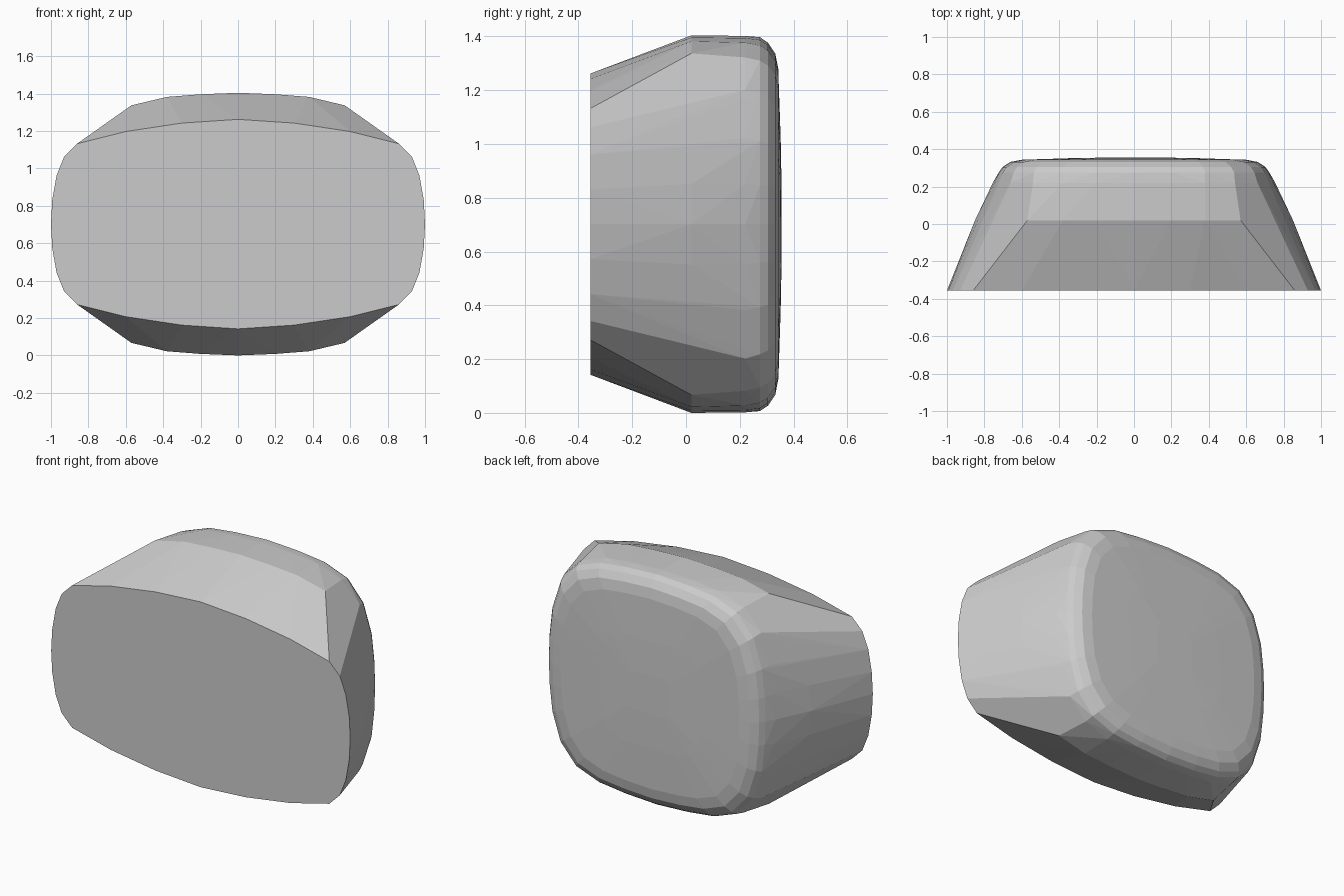
import bpy, bmesh

if "Cube" in bpy.data.objects:
    bpy.data.objects.remove(bpy.data.objects["Cube"])

ZC = 0.702  # height of the horizontal symmetry plane

# Quarter outlines (x, z offset), from top centre to side centre
front = [(0, .56), (.3, .54), (.6, .495), (.86, .43), (.93, .36), (.97, .26), (.993, .13), (1, 0)]
middle = [(0, .702), (.2, .694), (.38, .68), (.57, .635), (.70, .5), (.79, .32), (.835, .15), (.85, 0)]
rear = [(0, .70), (.2, .692), (.38, .675), (.54, .62), (.66, .5), (.72, .32), (.745, .15), (.755, 0)]
rim = [(0, .675), (.2, .665), (.37, .645), (.52, .59), (.625, .47), (.68, .3), (.698, .14), (.703, 0)]


def scaled(profile, s):
    return [(x * s, z * s) for x, z in profile]


# Sections from the flat front to the gently domed back
sections = [(-.356, front), (.02, middle), (.22, rear), (.275, scaled(rim, 1.03)),
            (.305, rim), (.332, scaled(rim, .94)), (.344, scaled(rim, .85)),
            (.352, scaled(rim, .5)), (.356, scaled(rim, .2))]


def full_loop(q):
    """Mirror a quarter outline into a closed loop."""
    right = q + [(x, -z) for x, z in reversed(q[:-1])]
    return right + [(-x, z) for x, z in reversed(right[1:-1])]


# Rounded block: convex skin over all sections
bm = bmesh.new()
for y, q in sections:
    for x, z in full_loop(q):
        bm.verts.new((x, y, ZC + z))
hull = bmesh.ops.convex_hull(bm, input=bm.verts[:])
spare = {g for g in hull["geom_interior"] + hull["geom_unused"]
         if isinstance(g, bmesh.types.BMVert)}
bmesh.ops.delete(bm, geom=list(spare), context='VERTS')
# Merge coplanar triangles
bmesh.ops.dissolve_limit(bm, angle_limit=0.01, verts=bm.verts[:], edges=bm.edges[:])
bmesh.ops.recalc_face_normals(bm, faces=bm.faces[:])

mesh = bpy.data.meshes.new("rounded_block")
bm.to_mesh(mesh)
bm.free()
block = bpy.data.objects.new("rounded_block", mesh)
bpy.context.collection.objects.link(block)
